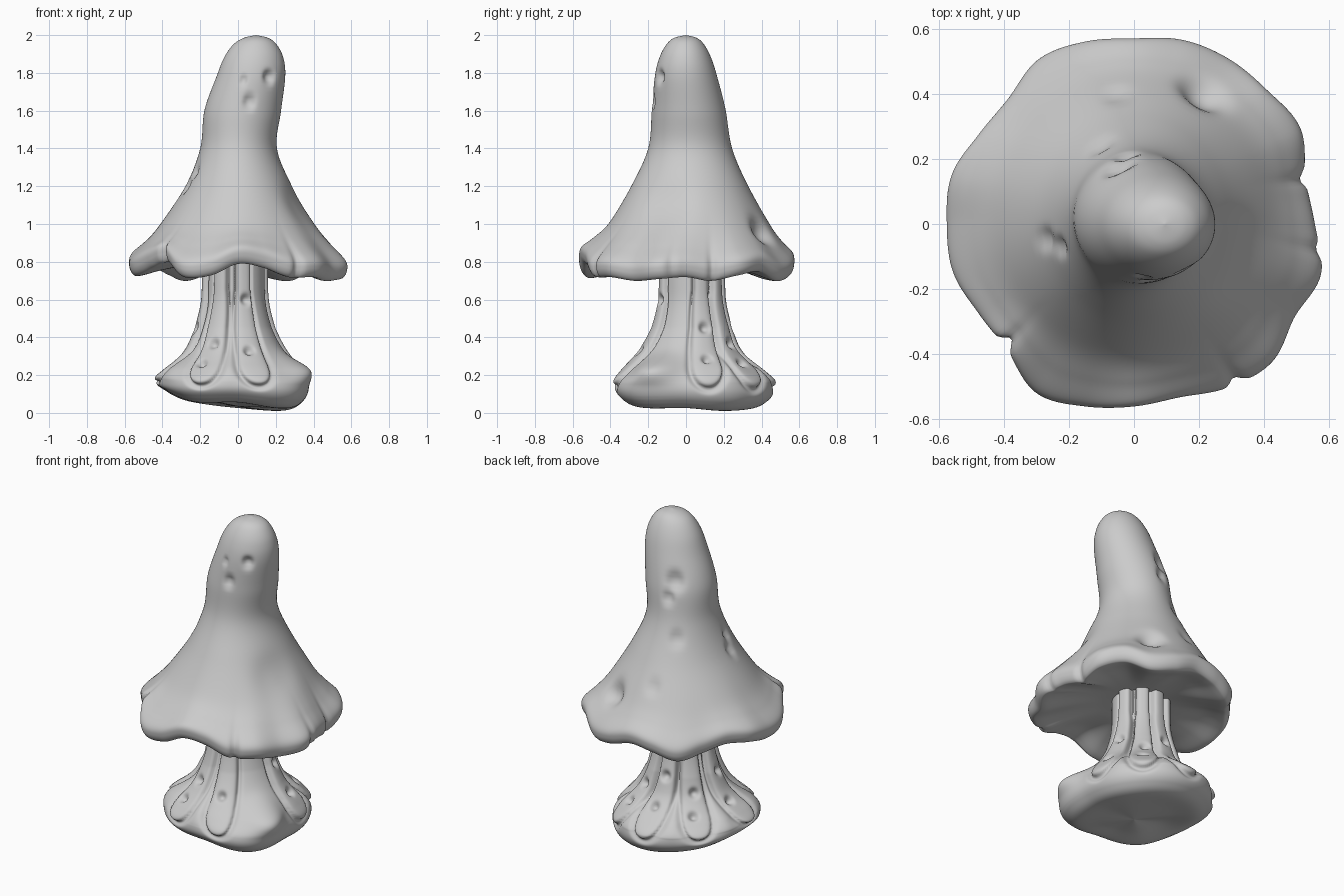
import bpy, bmesh
from math import sin, cos, pi, radians, hypot, exp, sqrt
from mathutils import Vector

if "Cube" in bpy.data.objects:
    bpy.data.objects.remove(bpy.data.objects["Cube"])

N = 256


def spline(p, t, closed=False):
    """Catmull-Rom through numbers or tuples; t counts in points."""
    n = len(p)
    i = int(t) if closed else min(int(t), n - 2)
    f = t - i
    pick = (lambda k: p[k % n]) if closed else (lambda k: p[max(0, min(n - 1, k))])
    a, b, c, d = (pick(i + k) for k in (-1, 0, 1, 2))

    def cr(a, b, c, d):
        return b + .5 * f * (c - a + f * (2*a - 5*b + 4*c - d + f * (3*(b - c) + d - a)))
    return cr(a, b, c, d) if not isinstance(a, tuple) else tuple(map(cr, a, b, c, d))


def around(table, a):
    return spline(table, (a % (2 * pi)) / (2 * pi) * len(table), True)


def wrap(a):
    return (a + pi) % (2 * pi) - pi


def skin(name, rows, steps, point, dents):
    """Lathe-like skin: point(row, angle) gives each vertex, then dents are pressed in."""
    bm = bmesh.new()
    m = (len(rows) - 1) * steps
    grid = []
    for j in range(m + 1):
        row = spline(rows, j / steps)
        grid.append([bm.verts.new(point(row, 2 * pi * i / N)) for i in range(N)])
    for r0, r1 in zip(grid, grid[1:]):
        for i in range(N):
            k = (i + 1) % N
            bm.faces.new((r0[i], r1[i], r1[k], r0[k]))
    bmesh.ops.remove_doubles(bm, verts=bm.verts, dist=1e-5)
    bmesh.ops.recalc_face_normals(bm, faces=bm.faces)
    bm.normal_update()
    for x, y, z, rad, depth in dents:
        p = Vector((x, y, z))
        v0 = min(bm.verts, key=lambda v: (v.co - p).length_squared)
        c, nrm = v0.co.copy(), v0.normal.copy()
        for v in bm.verts:
            d = (v.co - c).length / rad
            if d < 2 and v.normal.dot(nrm) > -.1:
                v.co -= nrm * depth * exp(-(d * 1.3) ** 2.5)
    me = bpy.data.meshes.new(name)
    bm.to_mesh(me)
    bm.free()
    me.polygons.foreach_set("use_smooth", [True] * len(me.polygons))
    ob = bpy.data.objects.new(name, me)
    bpy.context.collection.objects.link(ob)
    return ob


# Cap: leaning bell with a wavy, notched rim
RIM_R = [.555, .545, .59, .58, .585, .585, .57, .58, .585, .545, .55, .58,
         .575, .575, .55, .55, .60, .58, .56, .55, .58, .60, .57, .595]
RIM_Z = [.72, .70, .73, .75, .70, .72, .76, .74, .70, .73, .77, .76,
         .73, .73, .77, .80, .72, .73, .79, .77, .72, .72, .70, .71]
NOTCHES = [(223, .035), (303, .025), (15, .02), (352, .015)]
# z, centre x, radius x, centre y, radius y, rim blend, rim factor
CAP = [(2.0, .095, 0, 0, 0, 0, 0), (1.985, .095, .065, -.003, .06, 0, 0),
       (1.95, .09, .115, -.004, .1, 0, 0), (1.88, .083, .157, -.004, .137, 0, 0),
       (1.78, .068, .182, 0, .165, 0, 0), (1.6, .025, .203, .015, .196, 0, 0),
       (1.4, .003, .203, .022, .222, 0, 0), (1.2, .005, .283, .02, .31, 0, .5),
       (1.0, 0, .41, .02, .425, .15, .73), (.90, 0, .49, .01, .50, .5, .88),
       (.83, 0, .56, 0, .56, .9, .99), (.78, 0, .56, 0, .56, 1, 1.0),
       (.742, 0, .55, 0, .55, 1, .965), (.738, 0, .52, 0, .52, 1, .90),
       (.765, 0, .4, 0, .4, .7, .7), (.79, 0, .2, 0, .2, 0, .4), (.80, 0, 0, 0, 0, 0, 0)]


def cap_point(row, a):
    z, cx, rx, cy, ry, w, f = row
    w = max(0, min(1, w))
    rr = around(RIM_R, a) * f
    for deg, depth in NOTCHES:
        rr -= w * depth * exp(-(wrap(a - radians(deg)) / .04) ** 2)
    z += w * (around(RIM_Z, a) - .737)
    return (cos(a) * (rr * w + rx * (1 - w)) + cx * (1 - w),
            sin(a) * (rr * w + ry * (1 - w)) + cy * (1 - w), z)


CAP_DENTS = [(.37, -.12, 1.12, .17, .02),
             (.16, -.13, 1.78, .04, .028), (.03, -.15, 1.76, .026, .016),
             (.06, -.18, 1.65, .04, .025),
             (-.06, .20, 1.66, .065, .03), (-.03, .22, 1.56, .045, .022),
             (.22, .42, .97, .09, .045),
             (-.05, .40, 1.07, .055, .012), (-.1, .24, 1.33, .055, .015),
             (-.29, -.05, 1.22, .045, .02), (-.25, -.08, 1.28, .04, .02)]
skin("mushroom_cap", CAP, 8, cap_point, CAP_DENTS)

# Stem and lumpy foot, with tongue-shaped ridges running down it
FOOT_R = [.37, .42, .465, .45, .43, .41, .375, .42]
FOOT_Z = [.02, .005, .02, .05, .09, .05, .05, .02]
TONGUES = [18, 57, 93, 135, 183, 240, 286]
# angle and height of the swollen mounds between the tongues
MOUNDS = [(332, .085), (208, .04), (263, .02), (37, .02), (75, .025), (114, .03), (159, .03)]
# z, radius, foot blend, foot factor, floor tilt
STEM = [(.86, .155, 0, 0, 0), (.7, .155, 0, 0, 0), (.58, .162, 0, 0, 0), (.46, .192, 0, .4, 0),
        (.36, .235, 0, .55, 0), (.28, .29, .3, .76, 0), (.22, .34, .7, .88, .1),
        (.16, .38, 1, .98, .3), (.10, .38, 1, 1.0, .6), (.045, .38, 1, .93, .95),
        (.008, .3, 1, .77, 1), (.012, .2, 1, .45, .9), (.035, 0, 1, 0, 0)]


def stem_point(row, a):
    z, r, w, f, tilt = row
    w = max(0, min(1, w))
    r = r * (1 - w) + w * f * around(FOOT_R, a)
    if f < .01 or z > .07:
        bump = 0
        for deg in TONGUES:
            half = .038 + .042 * max(0, min(1, (.65 - z) / .4))
            d = hypot(wrap(a - radians(deg)) * r / half, max(0, (.23 - z) / .1))
            if d < 2:
                bump += .022 * sqrt(max(0, 1 - d ** 3)) - .016 * exp(-((d - 1.15) / .2) ** 2)
        for deg, h in MOUNDS:
            wide = .3 if h > .035 else .16
            r += h * exp(-(wrap(a - radians(deg)) / wide) ** 2 - ((z - .23) / .07) ** 2)
        r += bump
    s = max(0, min(1, (z - .15) / .3))
    return (r * cos(a) - .014 * s, r * sin(a) + .03 * s, z + tilt * around(FOOT_Z, a))


# Two pits on every tongue
pits = []
for i, deg in enumerate(TONGUES):
    hi, lo = ((.60, .33) if deg == 286 else (.45, .28) if i % 2 == 0 else (.37, .24))
    for z, off, rad in ((hi, .04, .034), (lo, -.04, .032)):
        r = .2 + max(0, .5 - z) * .45
        a = radians(deg) + off
        pits.append((r * cos(a) - .01, r * sin(a) + .025, z, rad, .028))
skin("mushroom_stem", STEM, 12, stem_point, pits)
